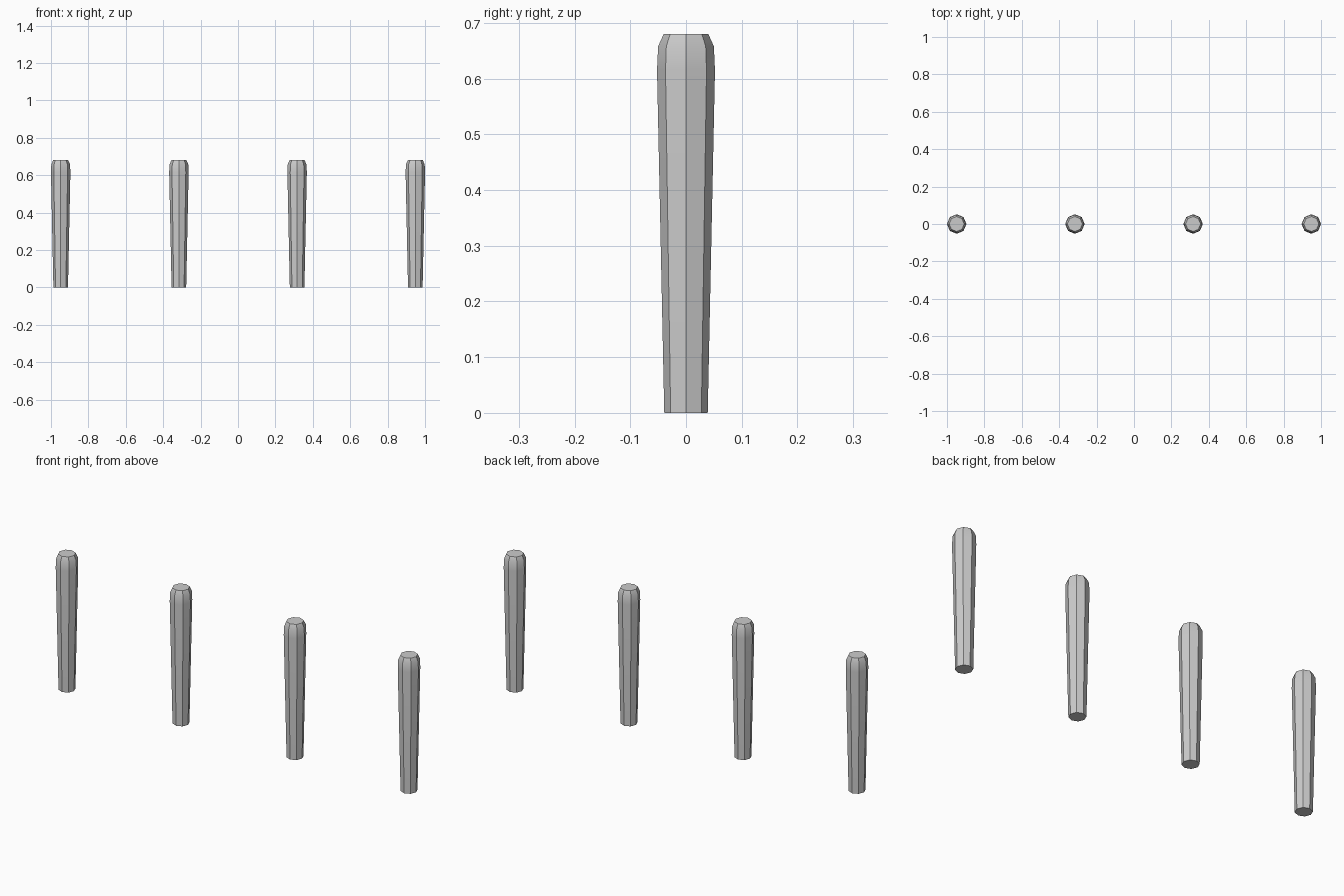
import bpy, bmesh, math

if "Cube" in bpy.data.objects:
    bpy.data.objects.remove(bpy.data.objects["Cube"])

SIDES = 8
# (radius, height) profile of one tapered post with a chamfered head
PROFILE = [(0.039, 0.0), (0.052, 0.615), (0.050, 0.658), (0.040, 0.68)]


def make_post(name, x):
    bm = bmesh.new()
    rings = [[bm.verts.new((r * math.cos(2 * math.pi * i / SIDES),
                            r * math.sin(2 * math.pi * i / SIDES), z))
              for i in range(SIDES)] for r, z in PROFILE]
    # side facets
    for low, high in zip(rings, rings[1:]):
        for i in range(SIDES):
            j = (i + 1) % SIDES
            bm.faces.new((low[i], low[j], high[j], high[i]))
    # flat end caps
    bm.faces.new(rings[0][::-1])
    bm.faces.new(rings[-1])
    mesh = bpy.data.meshes.new(name)
    bm.to_mesh(mesh)
    bm.free()
    post = bpy.data.objects.new(name, mesh)
    post.location.x = x
    bpy.context.collection.objects.link(post)
    # smooth along the length, crisp between the eight sides
    bpy.ops.object.select_all(action='DESELECT')
    post.select_set(True)
    bpy.context.view_layer.objects.active = post
    bpy.ops.object.shade_smooth_by_angle(angle=math.radians(32))


# row of four evenly spaced posts
for n in range(4):
    make_post(f"post_{n + 1}", -0.948 + n * 0.632)
